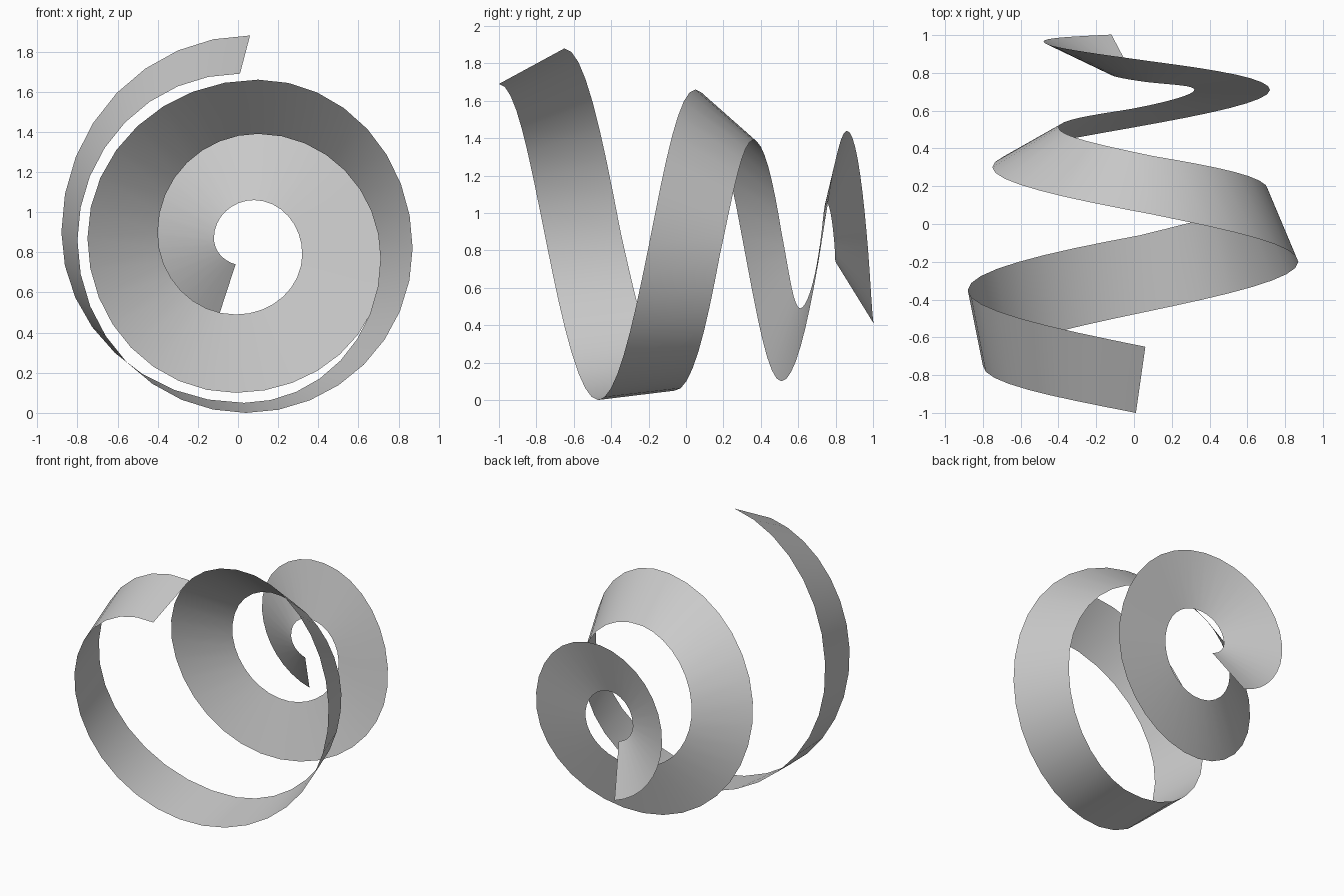
import bpy
import bmesh
from math import sin, cos, pi

cube = bpy.data.objects.get("Cube")
if cube:
    bpy.data.objects.remove(cube, do_unlink=True)

STEPS = 8        # strips per quarter turn
LAST = 0.82      # part of the last quarter that is kept

# Quarter-turn points of both ribbon edges: top, left, bottom, right, ...
front_edge = [(.01, -1, 1.69), (-.80, -.75, .86), (.04, -.47, 0), (.87, -.20, .82),
              (.10, .05, 1.66), (-.75, .30, .87), (-.01, .51, .10), (.72, .71, .75),
              (.10, .86, 1.44), (-.48, .965, .90), (.02, 1.01, .39)]
back_edge = [(.06, -.65, 1.88), (-.88, -.35, .90), (.03, -.06, .05), (.71, .18, .77),
             (.10, .36, 1.39), (-.40, .51, .90), (-.01, .61, .49), (.32, .71, .79),
             (.08, .75, 1.06), (-.12, .79, .87), (.03, .80, .735)]


def glide(a, b, c, d, t):
    """Smooth step from b to c, using the neighbours a and d."""
    return b + t / 2 * (c - a + t * (2 * a - 5 * b + 4 * c - d + t * (3 * (b - c) + d - a)))


def edge_points(keys):
    """Quarter ellipses across, smooth advance along y."""
    ys = [k[1] for k in keys]
    ys = [2 * ys[0] - ys[1]] + ys + [2 * ys[-1] - ys[-2]]
    points = []
    quarters = len(keys) - 1
    for q in range(quarters):
        p, n = keys[q], keys[q + 1]
        last = q == quarters - 1
        for s in range(STEPS + last):
            t = s / STEPS * (LAST if last else 1)
            out, back = sin(t * pi / 2), 1 - cos(t * pi / 2)
            # Top and bottom points leave sideways, side points leave vertically
            fx, fz = (out, back) if q % 2 == 0 else (back, out)
            points.append((p[0] + (n[0] - p[0]) * fx,
                           glide(*ys[q:q + 4], t),
                           p[2] + (n[2] - p[2]) * fz))
    return points


# Spiral ribbon: one open sheet between the two edges
bm = bmesh.new()
front = [bm.verts.new(p) for p in edge_points(front_edge)]
back = [bm.verts.new(p) for p in edge_points(back_edge)]
for i in range(len(front) - 1):
    face = bm.faces.new((front[i], front[i + 1], back[i + 1], back[i]))
    face.smooth = True

mesh = bpy.data.meshes.new("spiral_ribbon")
bm.to_mesh(mesh)
bm.free()
ribbon = bpy.data.objects.new("spiral_ribbon", mesh)
bpy.context.collection.objects.link(ribbon)

# Light grey material
grey = bpy.data.materials.new("light_grey")
grey.use_nodes = True
colour = (.6, .6, .6, 1)
grey.diffuse_color = colour
grey.node_tree.nodes["Principled BSDF"].inputs["Base Color"].default_value = colour
mesh.materials.append(grey)
